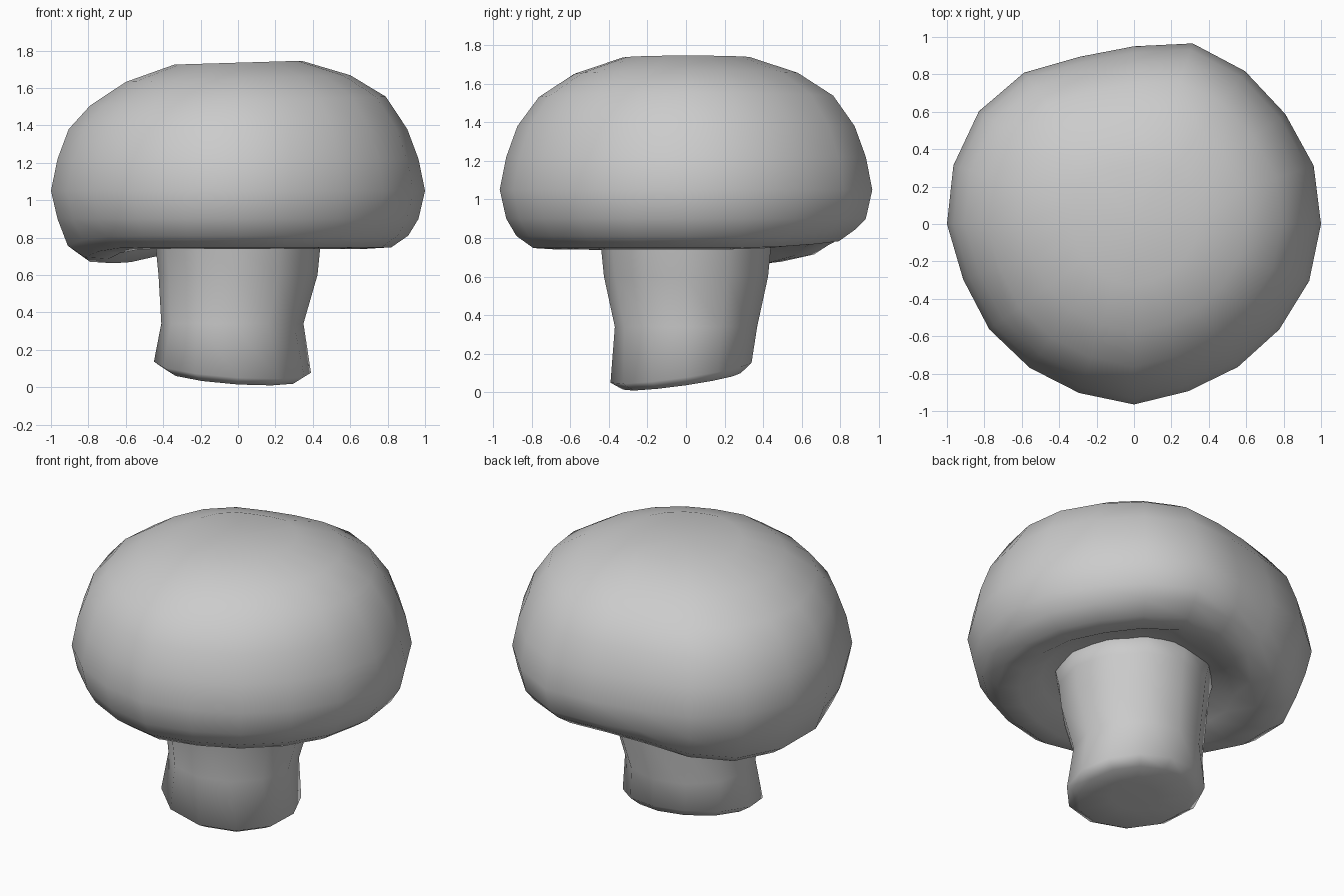
import bpy
from math import sin, cos, pi, tau

default = bpy.data.objects.get("Cube")
if default:
    bpy.data.objects.remove(default, do_unlink=True)

grey = bpy.data.materials.new("mushroom grey")
grey.use_nodes = True
grey.diffuse_color = (0.6, 0.6, 0.6, 1)
grey.node_tree.nodes["Principled BSDF"].inputs["Base Color"].default_value = (0.6, 0.6, 0.6, 1)


def lathe(name, profile, sides, warp):
    """Spin a top-to-bottom (radius, height) profile; warp makes it organic."""
    verts, faces = [], []
    for r, z in profile:
        for i in range(sides):
            verts.append(warp(r, z, tau * i / sides))
    last = len(profile) - 1
    for j in range(last):
        for i in range(sides):
            k = (i + 1) % sides
            faces.append((j * sides + i, (j + 1) * sides + i,
                          (j + 1) * sides + k, j * sides + k))
    # close both ends with fans
    for ring, flip in ((0, False), (last, True)):
        ids = [ring * sides + i for i in range(sides)]
        centre = len(verts)
        verts.append(tuple(sum(verts[i][a] for i in ids) / sides for a in range(3)))
        for i in range(sides):
            a, b = ids[i], ids[(i + 1) % sides]
            faces.append((centre, b, a) if flip else (centre, a, b))
    mesh = bpy.data.meshes.new(name)
    mesh.from_pydata(verts, [], faces)
    mesh.materials.append(grey)
    for p in mesh.polygons:
        p.use_smooth = True
    obj = bpy.data.objects.new(name, mesh)
    bpy.context.collection.objects.link(obj)
    return obj


# uneven outline of the cap, counter-clockwise from the left (+x)
outline = [1.0, 1.01, 1.0, 1.01, 1.015, 0.95, 0.94, 1.0, 1.025, 1.015,
           1.0, 0.96, 0.957, 0.95, 0.95, 0.965, 0.94, 0.945, 0.96, 0.985]


def cap_warp(r, z, a):
    r *= outline[round(a / tau * len(outline)) % len(outline)]
    x, y = r * cos(a), r * sin(a)
    if z > 1.5:                                  # crown leans up toward the left
        z += 0.03 * x
    elif z < 0.85 and r > 0.55:                  # rim droops at the back right, lifts at the back
        z -= 0.08 * max(0, cos(a - 0.86 * pi)) ** 4
        z += 0.04 * max(0, cos(a - 0.48 * pi)) ** 4
    return x, y, z


def stem_warp(r, z, a):
    x, y = r * cos(a), r * sin(a)
    if z < 0.2:                                  # slanted foot, fuller at the front right
        bulge = 1 - 0.1 * cos(a - pi / 4)
        x, y = x * bulge, y * bulge * 0.87
        z += 0.14 * y - 0.07 * x
    elif z < 0.45:
        x -= 0.03
        y *= 0.97
    return x, y, max(z, 0)


cap_profile = [(0.34, 1.735), (0.6, 1.65), (0.79, 1.53), (0.905, 1.38),
               (0.965, 1.22), (1.0, 1.05), (0.965, 0.9), (0.91, 0.81),
               (0.82, 0.748), (0.69, 0.74), (0.56, 0.81), (0.4, 0.85)]
lathe("cap", cap_profile, len(outline), cap_warp)

stem_profile = [(0.47, 0.88), (0.44, 0.75), (0.425, 0.6), (0.38, 0.34),
                (0.42, 0.105), (0.35, 0.06), (0.15, 0.05)]
lathe("stem", stem_profile, 12, stem_warp)
